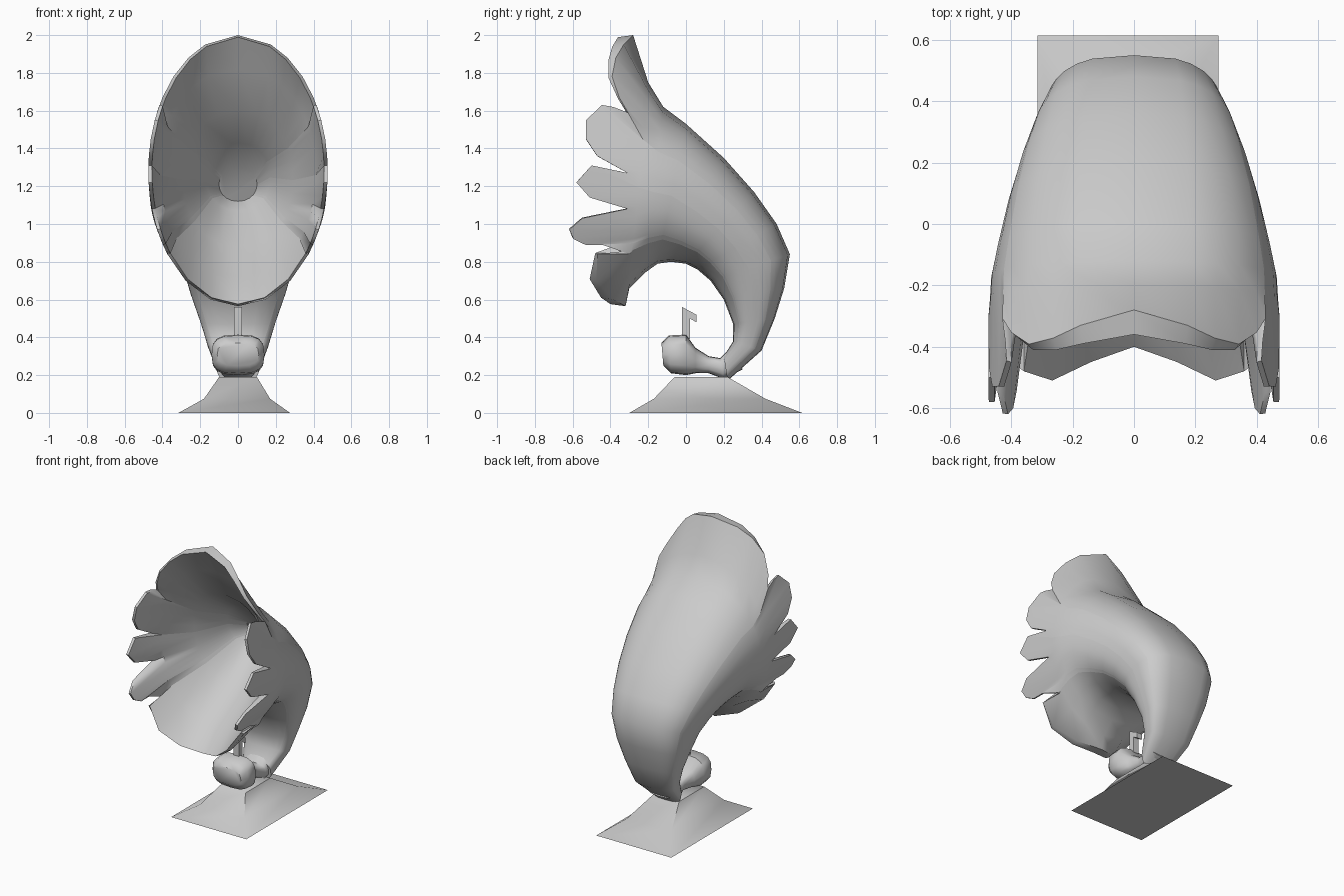
import bpy
import bmesh
import math

old = bpy.data.objects.get("Cube")
if old:
    bpy.data.objects.remove(old)

grey = bpy.data.materials.new("plain_grey")
grey.use_nodes = True
grey.diffuse_color = (0.6, 0.6, 0.6, 1)
grey.node_tree.nodes["Principled BSDF"].inputs["Base Color"].default_value = grey.diffuse_color


def finish(name, bm, sharp_angle):
    """Turn a bmesh into a named, shaded object."""
    bmesh.ops.recalc_face_normals(bm, faces=bm.faces)
    mesh = bpy.data.meshes.new(name)
    bm.to_mesh(mesh)
    bm.free()
    mesh.materials.append(grey)
    mesh.shade_smooth()
    mesh.set_sharp_from_angle(angle=math.radians(sharp_angle))
    obj = bpy.data.objects.new(name, mesh)
    bpy.context.collection.objects.link(obj)
    return obj


def loft(name, rings, sharp_angle=40):
    """Bridge closed rings with equal point counts and cap both ends."""
    bm = bmesh.new()
    loops = [[bm.verts.new(p) for p in ring] for ring in rings]
    for a, b in zip(loops, loops[1:]):
        for i in range(len(a)):
            j = (i + 1) % len(a)
            bm.faces.new((a[i], a[j], b[j], b[i]))
    bm.faces.new(loops[0])
    bm.faces.new(loops[-1])
    return finish(name, bm, sharp_angle)


def mirrored(half):
    """Complete a half ring that starts and ends on the centre plane."""
    return half + [(-x, y, z) for x, y, z in half[-2:0:-1]]


def section(inner, outer, half_width, angles, power):
    """Rounded cross-section spanning two points of the side profile."""
    half = []
    for t in angles:
        c, s = math.cos(t), max(0, math.sin(t))
        u = math.copysign(abs(c) ** (2 / power), c)
        x = half_width * s ** (2 / power)
        y, z = [(a + b) / 2 + u * (b - a) / 2 for a, b in zip(inner, outer)]
        half.append((x, y, z))
    half[0] = (0, *half[0][1:])
    half[-1] = (0, *half[-1][1:])
    return mirrored(half)


# Scalloped mouth edge, (y, z) from crown to chin
petal_edge = [
    (-.36, 2), (-.39, 1.95), (-.41, 1.88), (-.41, 1.78), (-.36, 1.67), (-.31, 1.59),
    (-.39, 1.62), (-.45, 1.63), (-.53, 1.55), (-.53, 1.45), (-.47, 1.36), (-.31, 1.27),
    (-.5, 1.31), (-.58, 1.22), (-.51, 1.14), (-.31, 1.08),
    (-.55, 1.03), (-.62, .97), (-.6, .92), (-.54, .89), (-.45, .89), (-.31, .84),
    (-.48, .84), (-.51, .7), (-.45, .6), (-.4, .565)]
top, bottom = petal_edge[0][1], petal_edge[-1][1]
mid, radius = (top + bottom) / 2, (top - bottom) / 2
mouth_width = .475

angles, lip_outer, lip_inner = [], [], []
for y, z in petal_edge:
    u = max(-1, min(1, (z - mid) / radius))
    t = math.acos(u)
    angles.append(max([t] + angles))
    x = mouth_width * math.sqrt(max(0, 1 - u * u))
    lip_outer.append((x, y + .08 * u ** 4, z))
    lip_inner.append((x * .96, y, mid + (z - mid) * .985))

# Horn: outer shell, lip, then the stepped inside of the mouth
shell = [
    ((.2, .3), (.22, .17), .11), ((.25, .38), (.4, .33), .16),
    ((.25, .47), (.47, .5), .2), ((.2, .6), (.52, .66), .25),
    ((.13, .7), (.55, .84), .29), ((.06, .76), (.48, 1), .33),
    ((0, .79), (.36, 1.17), .37), ((-.08, .8), (.2, 1.35), .41),
    ((-.15, .79), (0, 1.53), .445), ((-.22, .74), (-.12, 1.62), .465),
    ((-.3, .66), (-.2, 1.75), .47)]
throat = [
    ((-.27, .72), (-.27, 1.82), .41), ((0, .88), (-.14, 1.6), .29),
    ((.2, 1.07), (.06, 1.43), .17), ((.3, 1.12), (.2, 1.3), .1)]
rings = []
for i, (a, b, w) in enumerate(shell):
    rings.append(section(a, b, w, angles, 3 - i / len(shell)))
rings += [mirrored(lip_outer), mirrored(lip_inner)]
rings += [section(a, b, w, angles, 2.1) for a, b, w in throat]
loft("horn", rings)

# Sound box with the neck that joins the horn
even = [math.pi * i / 8 for i in range(9)]
box = [
    ((-.13, .37), (-.12, .25), .11), ((-.09, .41), (-.08, .21), .14),
    ((0, .415), (0, .2), .14), ((.05, .345), (.05, .21), .1),
    ((.12, .3), (.12, .21), .07), ((.18, .29), (.2, .18), .09),
    ((.25, .36), (.3, .23), .11)]
loft("sound_box", [section(a, b, w, even, 3) for a, b, w in box], 50)

# Needle post with its hooked tip
hook = [(-.02, .39), (-.02, .56), (.055, .52), (.055, .48), (.02, .5), (.02, .39)]
loft("needle", [[(x, y, z) for y, z in hook] for x in (-.02, .02)], 30)

# Flared pedestal
steps = [(-.315, .275, -.3, .615, 0), (-.18, .17, -.17, .42, .075), (-.1, .1, -.06, .22, .19)]
loft("pedestal", [[(l, f, z), (r, f, z), (r, b, z), (l, b, z)] for l, r, f, b, z in steps], 50)
